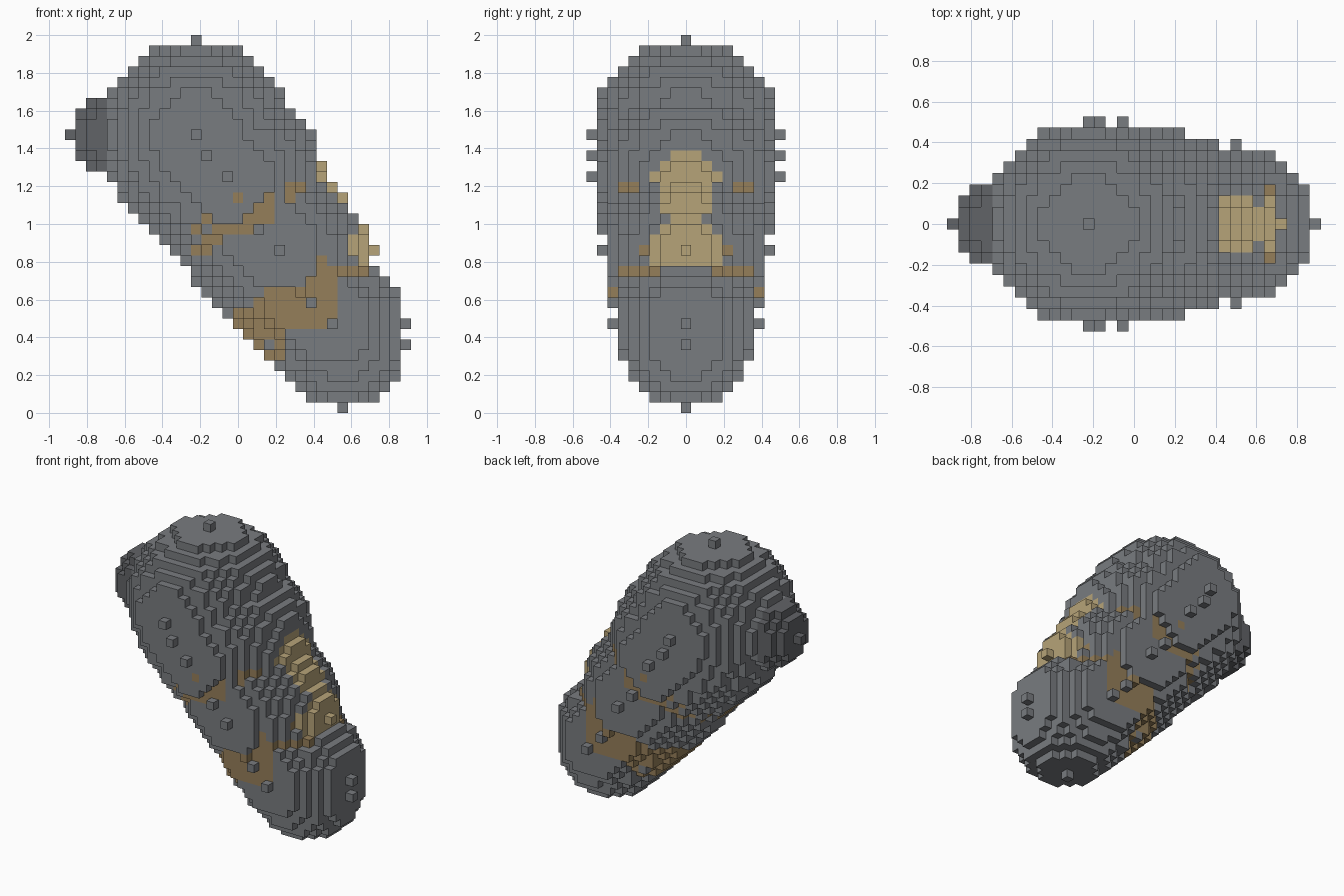
import bpy
import bmesh

if "Cube" in bpy.data.objects:
    bpy.data.objects.remove(bpy.data.objects["Cube"])

V = 2 / 36  # voxel edge length

# Balls per part: (x cell, z cell, radius in cells), all on the y = 0 plane.
# Later parts are painted over earlier ones.
PARTS = [
    ("nose", [(-12, 26, 4)], (0.12, 0.125, 0.135)),
    ("body", [(-4, 26, 9), (-3, 24, 9), (-1, 22, 9), (2, 17, 8), (4, 15, 8),
              (7, 10, 7), (9, 8, 7), (10, 6, 6)], (0.19, 0.20, 0.215)),
    ("side_bands", [(0, 20, 8), (6, 11, 7)], (0.30, 0.21, 0.10)),
    ("chest_patch", [(5, 21, 4), (7, 18, 4), (9, 15, 4)], (0.47, 0.37, 0.19)),
]


def ball(cx, cz, r):
    """Yield every cell whose centre lies within r of the ball centre."""
    span = range(-r, r + 1)
    for x in span:
        for y in span:
            for z in span:
                if x * x + y * y + z * z <= r * r:
                    yield (cx + x, y, cz + z)


# Fill the voxel grid
grid = {}
for name, balls, _ in PARTS:
    for b in balls:
        for cell in ball(*b):
            grid[cell] = name


def build_part(name, color):
    """Mesh the exposed cell faces belonging to one part."""
    bm = bmesh.new()
    verts = {}

    def vert(key):
        if key not in verts:
            x, y, z = key
            verts[key] = bm.verts.new(((x - 0.5) * V, (y - 0.5) * V, z * V))
        return verts[key]

    for cell, owner in grid.items():
        if owner != name:
            continue
        for axis in range(3):
            u, w = (axis + 1) % 3, (axis + 2) % 3
            for side in (0, 1):
                neighbour = list(cell)
                neighbour[axis] += 2 * side - 1
                if tuple(neighbour) in grid:
                    continue
                loop = []
                for du, dw in ((0, 0), (1, 0), (1, 1), (0, 1)):
                    key = list(cell)
                    key[axis] += side
                    key[u] += du
                    key[w] += dw
                    loop.append(vert(tuple(key)))
                bm.faces.new(loop if side else loop[::-1])

    mesh = bpy.data.meshes.new(name)
    bm.to_mesh(mesh)
    bm.free()
    obj = bpy.data.objects.new(name, mesh)
    bpy.context.collection.objects.link(obj)
    mat = bpy.data.materials.new(name + "_color")
    mat.diffuse_color = (*color, 1)
    mat.use_nodes = True
    mat.node_tree.nodes["Principled BSDF"].inputs["Base Color"].default_value = mat.diffuse_color
    mesh.materials.append(mat)


for name, _, color in PARTS:
    build_part(name, color)
